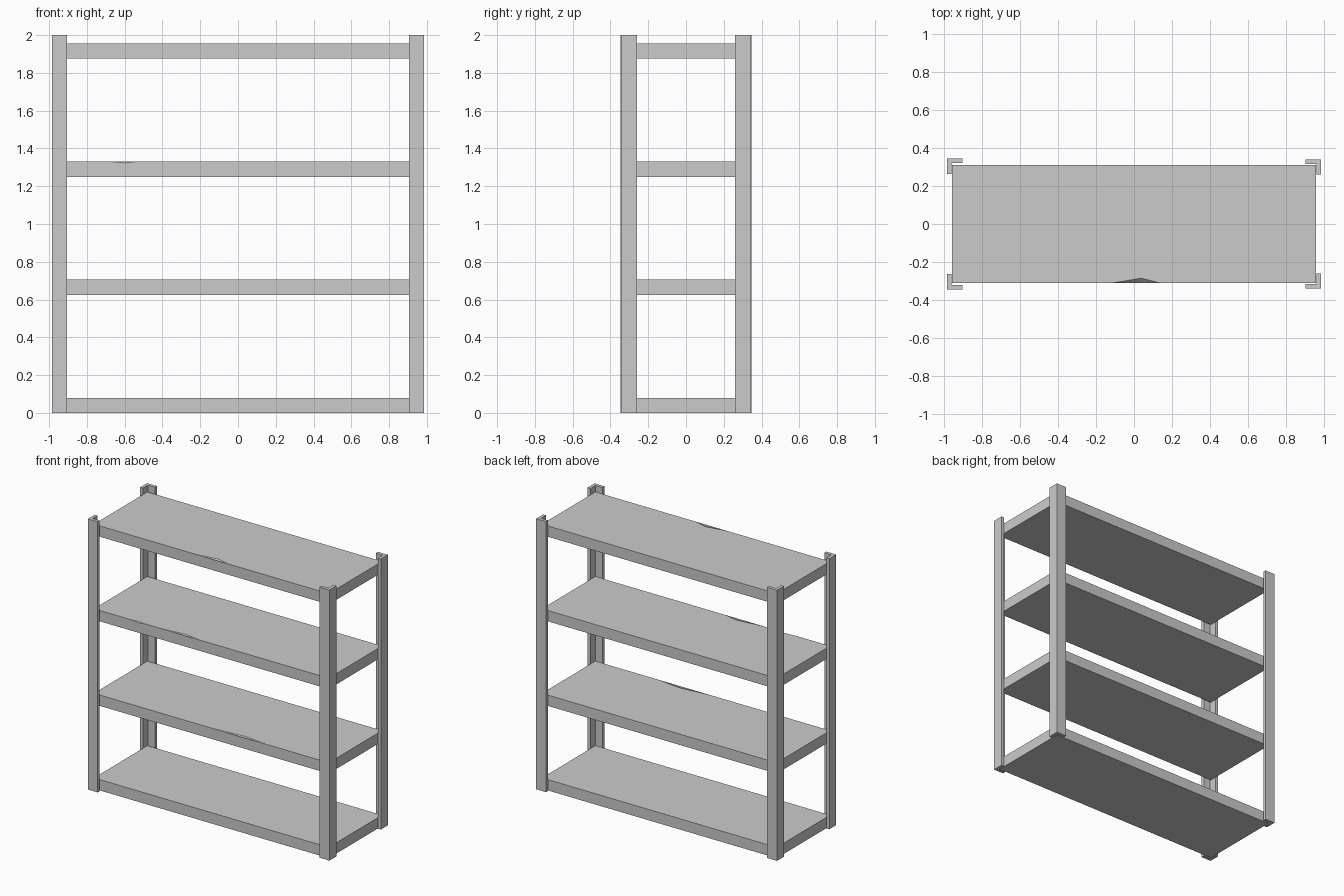
import bpy, bmesh

if "Cube" in bpy.data.objects:
    bpy.data.objects.remove(bpy.data.objects["Cube"])

HX, HY, THICK = 0.96, 0.312, 0.08      # shelf half sizes and thickness
POST_W, POST_T, HEIGHT = 0.081, 0.024, 2.0


def finish(name, bm):
    bmesh.ops.recalc_face_normals(bm, faces=bm.faces)
    mesh = bpy.data.meshes.new(name)
    bm.to_mesh(mesh)
    bm.free()
    obj = bpy.data.objects.new(name, mesh)
    bpy.context.collection.objects.link(obj)
    return obj


def shelf(name, z, dents=()):
    """Slab whose front top edge is chipped; dent = (x start, x apex, x end, depth)."""
    bm = bmesh.new()
    v = lambda x, y, h: bm.verts.new((x, y, h))
    top = z + THICK
    low = [v(-HX, -HY, z), v(HX, -HY, z), v(HX, HY, z), v(-HX, HY, z)]
    a, b = v(-HX, -HY, top), v(HX, -HY, top)
    c, d = v(HX, HY, top), v(-HX, HY, top)
    top_edge, front_edge = [a], [a]
    for x0, xm, x1, depth in dents:
        start, end = v(x0, -HY, top), v(x1, -HY, top)
        inner, lower = v(xm, -HY + depth, top), v(xm, -HY, top - depth)
        bm.faces.new((start, lower, inner))
        bm.faces.new((inner, lower, end))
        top_edge += [start, inner, end]
        front_edge += [start, lower, end]
    bm.faces.new(top_edge + [b, c, d])
    bm.faces.new([low[1], low[0]] + front_edge + [b])
    bm.faces.new(low)
    bm.faces.new((low[1], low[2], c, b))
    bm.faces.new((low[2], low[3], d, c))
    bm.faces.new((low[3], low[0], a, d))
    # Triangulate the notched faces cleanly
    bmesh.ops.triangulate(bm, faces=[f for f in bm.faces if len(f.verts) > 4])
    return finish(name, bm)


def post(name, sx, sy, x, y):
    """Angle-iron upright with its outer corner at (sx*x, sy*y)."""
    w, t = POST_W, POST_T
    profile = [(0, 0), (w, 0), (w, t), (t, t), (t, w), (0, w)]
    bm = bmesh.new()
    face = bm.faces.new([bm.verts.new((sx * (x - u), sy * (y - q), 0)) for u, q in profile])
    ext = bmesh.ops.extrude_face_region(bm, geom=[face], use_keep_orig=True)
    moved = [e for e in ext["geom"] if isinstance(e, bmesh.types.BMVert)]
    bmesh.ops.translate(bm, verts=moved, vec=(0, 0, HEIGHT))
    return finish(name, bm)


# Four shelves, evenly spaced, upper ones chipped along the front
dents = [
    [],
    [(0.01, 0.26, 0.45, 0.022)],
    [(-0.67, -0.60, -0.54, 0.007), (-0.42, -0.22, -0.09, 0.021)],
    [(-0.12, 0.04, 0.14, 0.026)],
]
for i, chips in enumerate(dents):
    shelf(f"shelf_{i + 1}", 0.625 * i, chips)

# Corner uprights
for side, sx, y in (("left", -1, 0.346), ("right", 1, 0.341)):
    for end, sy in (("front", -1), ("back", 1)):
        post(f"{end}_{side}_post", sx, sy, 0.986, y)
